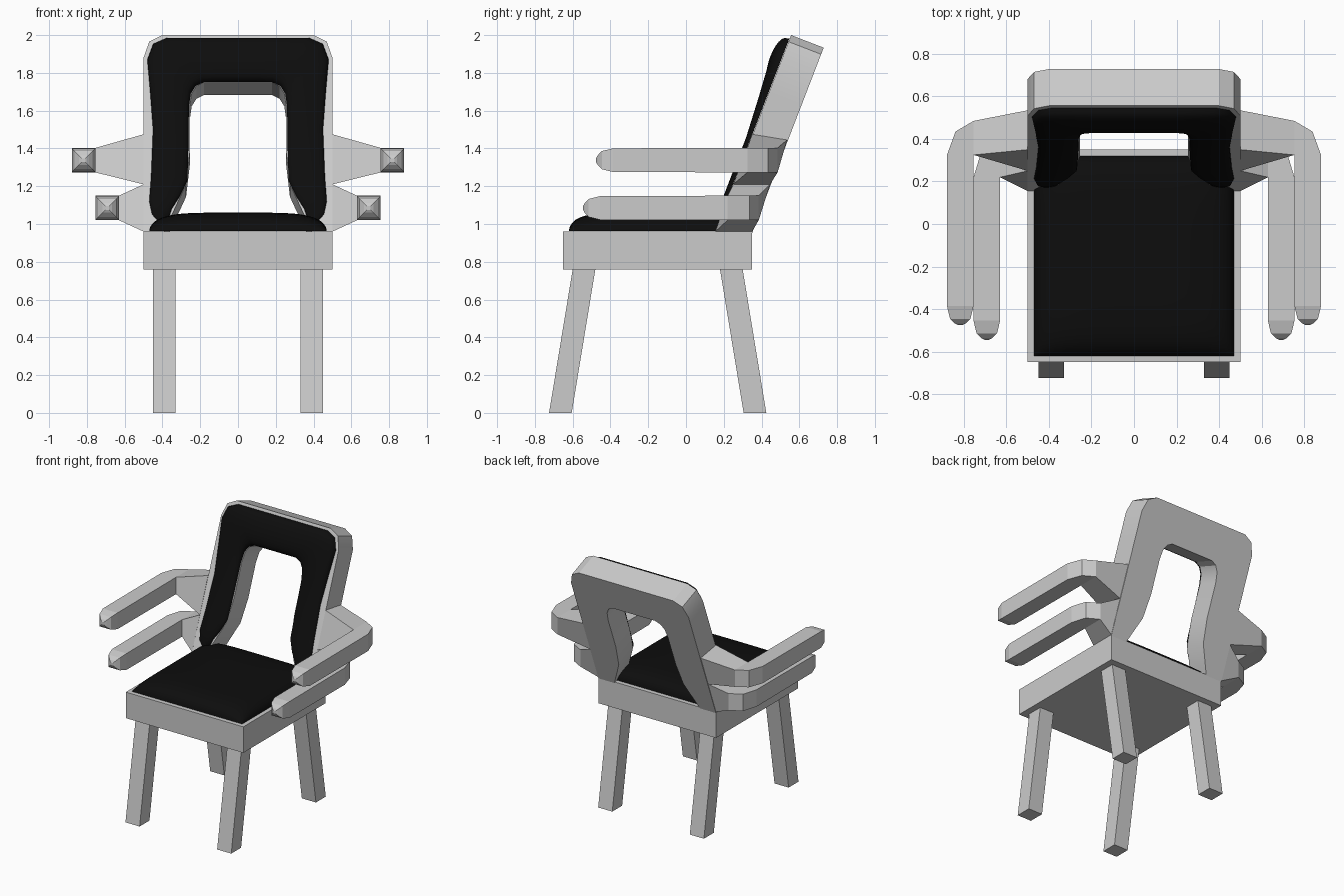
import bpy, bmesh, math
from mathutils import Vector

if "Cube" in bpy.data.objects:
    bpy.data.objects.remove(bpy.data.objects["Cube"])

black = bpy.data.materials.new("black_fabric")
black.diffuse_color = (0.004, 0.004, 0.004, 1)
black.use_nodes = True
black.node_tree.nodes["Principled BSDF"].inputs["Base Color"].default_value = black.diffuse_color


def add_object(name, bm, mat=None, smooth=None):
    bmesh.ops.remove_doubles(bm, verts=bm.verts, dist=1e-5)
    bmesh.ops.recalc_face_normals(bm, faces=bm.faces)
    me = bpy.data.meshes.new(name)
    bm.to_mesh(me)
    bm.free()
    ob = bpy.data.objects.new(name, me)
    bpy.context.collection.objects.link(ob)
    if mat:
        me.materials.append(mat)
    if smooth:
        bpy.ops.object.select_all(action='DESELECT')
        ob.select_set(True)
        bpy.context.view_layer.objects.active = ob
        bpy.ops.object.shade_smooth_by_angle(angle=math.radians(smooth))
    return ob


def loft(sections, closed=True, caps=True):
    """Skin a list of equal-length cross-sections."""
    bm = bmesh.new()
    rows = [[bm.verts.new(p) for p in s] for s in sections]
    n = len(rows[0])
    for a, b in zip(rows, rows[1:]):
        for i in range(n if closed else n - 1):
            j = (i + 1) % n
            bm.faces.new((a[i], a[j], b[j], b[i]))
    if caps:
        bm.faces.new(rows[0])
        bm.faces.new(rows[-1])
    return bm


def rect(x0, x1, y0, y1, z):
    return [(x0, y0, z), (x1, y0, z), (x1, y1, z), (x0, y1, z)]


# Seat frame
add_object("seat", loft([rect(-.5, .5, -.65, .35, .76), rect(-.5, .5, -.65, .35, .96)]))

# Splayed legs
for side, s in (("right", 1), ("left", -1)):
    for end, top, foot in (("front", -.54, -.665), ("back", .24, .365)):
        x = .39 * s
        add_object(f"{end}_leg_{side}", loft([
            rect(x - .06, x + .06, foot - .06, foot + .06, 0),
            rect(x - .06, x + .06, top - .06, top + .06, .76)]))

# Reclined backrest plane: front-view x, z to 3D, d = height off the front face
NORMAL = Vector((0, -.933, .36))


def on_back(x, z, d=0):
    return Vector((x, .155 + .386 * (z - .96), z)) + NORMAL * d


def mirrored(half):
    return half + [(-a, b, -c, d, *r) for a, b, c, d, *r in reversed(half[:-1])]


# Backrest frame: outer x, z and inner x, z pairs around the arch
frame = mirrored([
    (.5, .96, .39, .96), (.5, 1.08, .34, 1.07), (.5, 1.21, .275, 1.21),
    (.5, 1.48, .255, 1.38), (.5, 1.7, .255, 1.62), (.5, 1.88, .245, 1.69),
    (.47, 1.965, .22, 1.73), (.4, 2.0, .18, 1.75), (0, 2.0, 0, 1.75)])
add_object("backrest_frame", loft([
    [on_back(a, b), on_back(c, d), on_back(c, d, -.185), on_back(a, b, -.185)]
    for a, b, c, d in frame]), smooth=28)

# Backrest cushion: same arch with a padded, domed section
pad = mirrored([
    (.41, 1.0, .37, 1.02, 0), (.455, 1.05, .35, 1.08, .02), (.47, 1.12, .305, 1.15, .025),
    (.46, 1.25, .268, 1.23, .025), (.45, 1.5, .263, 1.4, .025), (.465, 1.7, .26, 1.62, .04),
    (.48, 1.87, .25, 1.69, .05), (.45, 1.95, .225, 1.73, .055), (.38, 1.98, .18, 1.75, .06),
    (.2, 1.98, .1, 1.75, .06), (0, 1.98, 0, 1.75, .06)])
sections = []
for a, b, c, d, h in pad:
    row = []
    for k in range(13):
        ang = math.pi * k / 12
        t = (1 - math.cos(ang)) / 2
        row.append(on_back(a + (c - a) * t, b + (d - b) * t,
                           .002 + h * math.sin(ang) ** .7))
    sections.append(row)
add_object("backrest_cushion", loft(sections), black, 60)

# Seat cushion: domed pad with rounded rim
N = 24
rows = []
for i in range(N + 1):
    v = -math.cos(math.pi * i / N)
    row = []
    for j in range(N + 1):
        u = -math.cos(math.pi * j / N)
        h = .098 * math.sqrt(max(0, (1 - abs(u) ** 5) * (1 - abs(v) ** 6)))
        row.append((.47 * u, -.15 + .47 * v, .962 + h))
    rows.append(row)
add_object("seat_cushion", loft(rows, closed=False, caps=False), black, 60)


# Arms: flared root on the backrest side, bend, straight bar, stepped tip
def arm(name, s, root, zc, inner, outer_bend, y_end):
    h = .065
    xi, yi = inner
    secs = [root]
    for xo, yo in outer_bend:
        secs.append([(xi, yi, zc + h), (xo, yo, zc + h), (xo, yo, zc - h), (xi, yi, zc - h)])
    xc = xi + .0625
    for dy, r in ((.09, .0625), (.03, .048), (.008, .025), (0, .01)):
        secs.append([(xc - r, y_end + dy, zc + r), (xc + r, y_end + dy, zc + r),
                     (xc + r, y_end + dy, zc - r), (xc - r, y_end + dy, zc - r)])
    add_object(name, loft([[(x * s, y, z) for x, y, z in sec] for sec in secs]))


for side, s in (("right", 1), ("left", -1)):
    arm(f"upper_arm_{side}", s,
        [(.5, .35, 1.475), (.5, .535, 1.445), (.5, .445, 1.21), (.5, .25, 1.21)],
        1.338, (.755, .325), [(.755, .485), (.84, .435), (.88, .325)], -.476)
    arm(f"lower_arm_{side}", s,
        [(.5, .25, 1.21), (.5, .445, 1.21), (.5, .35, .96), (.5, .155, .96)],
        1.085, (.63, .22), [(.63, .385), (.72, .335), (.755, .22)], -.545)
